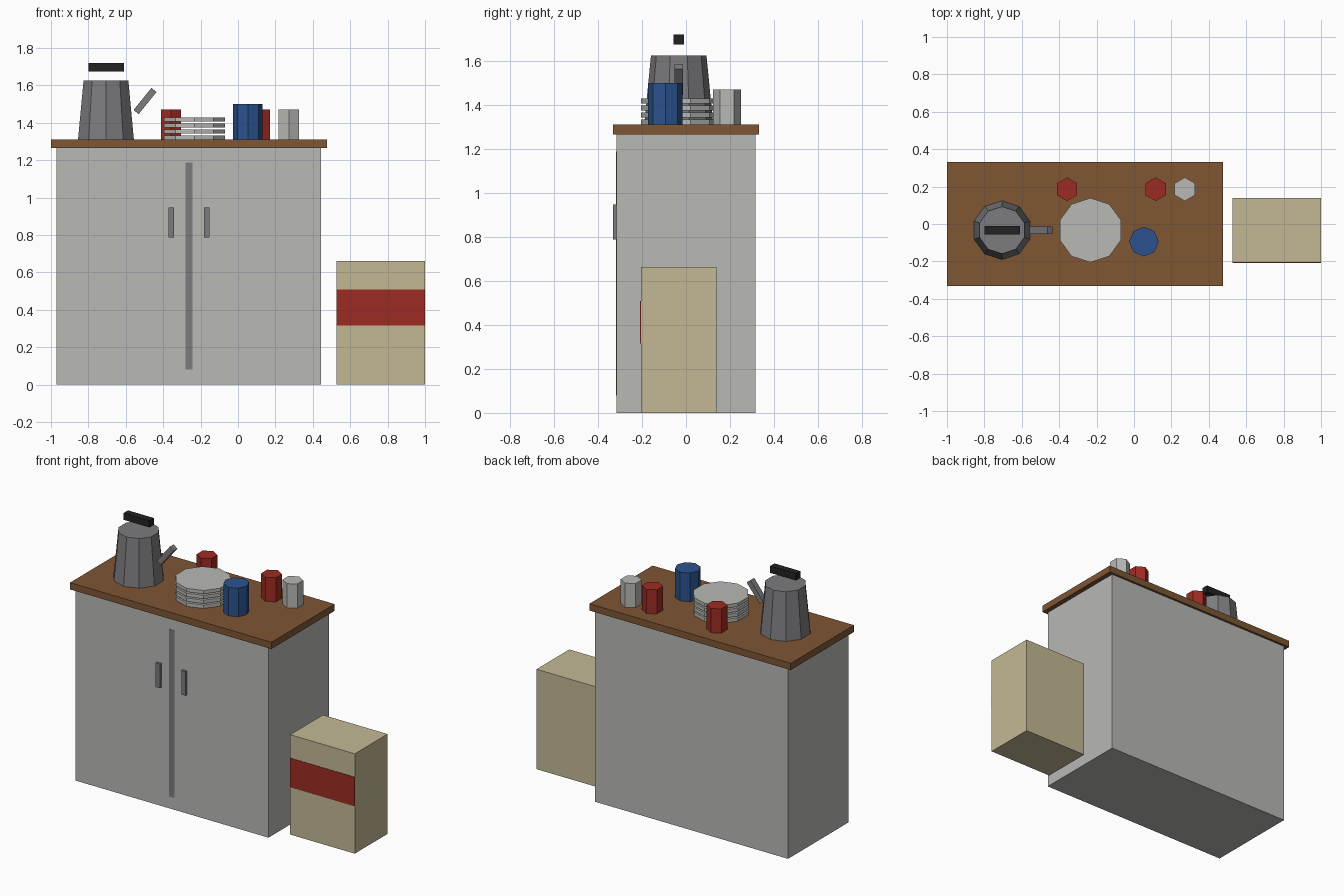
import bpy
import math

if "Cube" in bpy.data.objects:
    bpy.data.objects.remove(bpy.data.objects["Cube"])


def material(name, r, g, b):
    """Flat colour from sRGB bytes, stored as linear."""
    def lin(c):
        c /= 255
        return c / 12.92 if c <= 0.04045 else ((c + 0.055) / 1.055) ** 2.4
    m = bpy.data.materials.new(name)
    m.diffuse_color = (lin(r), lin(g), lin(b), 1)
    m.use_nodes = True
    m.node_tree.nodes["Principled BSDF"].inputs["Base Color"].default_value = m.diffuse_color
    return m


OFF_WHITE = material("off_white", 184, 185, 181)
WOOD = material("brown_wood", 126, 86, 52)
METAL = material("grey_metal", 124, 124, 127)
BLACK = material("black_plastic", 34, 34, 34)
RED = material("red", 158, 43, 35)
BLUE = material("blue", 44, 82, 142)
TAN = material("tan_paper", 196, 185, 149)


def box(name, mat, x, y, z):
    """Box from (min, max) ranges on each axis."""
    bpy.ops.mesh.primitive_cube_add(size=1, location=[(a + b) / 2 for a, b in (x, y, z)])
    ob = bpy.context.object
    ob.name = name
    ob.scale = [b - a for a, b in (x, y, z)]
    bpy.ops.object.transform_apply(location=False, rotation=False, scale=True)
    ob.data.materials.append(mat)
    return ob


def prism(name, mat, sides, x, y, z0, z1, r0, r1=None):
    """Upright flat-sided cylinder or tapered cylinder."""
    bpy.ops.mesh.primitive_cone_add(vertices=sides, radius1=r0, radius2=r1 or r0,
                                    depth=z1 - z0, location=(x, y, (z0 + z1) / 2))
    ob = bpy.context.object
    ob.name = name
    ob.data.materials.append(mat)
    return ob


TOP = 1.31      # height of the worktop
MID = -0.033    # depth line of the kettle and plates

# Cabinet body, worktop, door gap and pulls
box("cabinet", OFF_WHITE, (-0.97, 0.445), (-0.316, 0.316), (0, 1.265))
box("worktop", WOOD, (-1.0, 0.477), (-0.331, 0.331), (1.265, TOP))
box("door_gap", METAL, (-0.281, -0.243), (-0.319, -0.314), (0.08, 1.188))
for side, x in (("left", -0.356), ("right", -0.168)):
    box(side + "_door_pull", METAL, (x - 0.015, x + 0.015), (-0.332, -0.31), (0.787, 0.947))

# Kettle: tapered body, tilted spout, floating grip
prism("kettle_body", METAL, 10, -0.706, MID, TOP, 1.625, 0.157, 0.126)
spout = box("kettle_spout", METAL, (-0.5145, -0.4795), (MID - 0.02, MID + 0.02), (1.44, 1.592))
spout.rotation_euler.y = math.radians(39)
box("kettle_grip", BLACK, (-0.8, -0.609), (MID - 0.023, MID + 0.023), (1.675, 1.72))

# Stack of plates
for i in range(4):
    z = TOP + i * 0.032
    prism(f"plate_{i + 1}", OFF_WHITE, 10, -0.233, MID, z, z + 0.023, 0.172)

# Mugs
for name, mat, x in (("red_mug_left", RED, -0.358), ("red_mug_right", RED, 0.116),
                     ("pale_mug", OFF_WHITE, 0.272)):
    prism(name, mat, 6, x, 0.186, TOP, 1.47, 0.063)
prism("blue_mug", BLUE, 8, 0.053, -0.094, TOP, 1.5, 0.079)

# Paper sack with a red band on the front
box("sack", TAN, (0.526, 1.0), (-0.205, 0.138), (0, 0.662))
box("sack_band", RED, (0.526, 1.0), (-0.208, -0.2), (0.315, 0.508))
